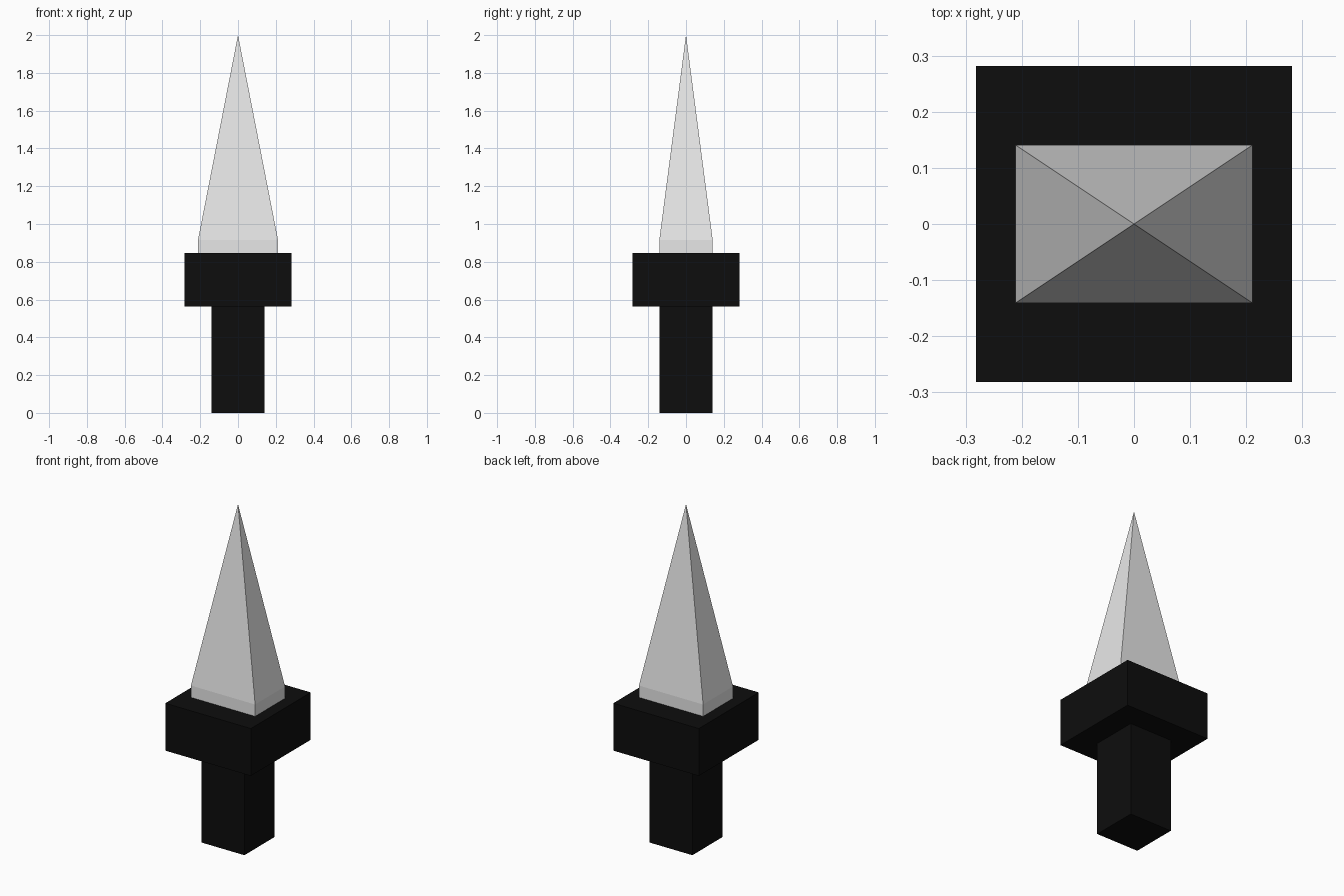
import bpy
import bmesh

cube = bpy.data.objects.get("Cube")
if cube:
    bpy.data.objects.remove(cube, do_unlink=True)


def material(name, rgb):
    mat = bpy.data.materials.new(name)
    mat.use_nodes = True
    colour = (*rgb, 1.0)
    mat.diffuse_color = colour
    mat.node_tree.nodes["Principled BSDF"].inputs["Base Color"].default_value = colour
    return mat


def block(name, half_x, half_y, bottom, top, mat, tip=None):
    """Box with an optional pyramid point rising from its top face."""
    bm = bmesh.new()
    bmesh.ops.create_cube(bm, size=2)
    for v in bm.verts:
        v.co = (v.co.x * half_x, v.co.y * half_y, top if v.co.z > 0 else bottom)
    if tip:
        cap = max(bm.faces, key=lambda f: f.calc_center_median().z)
        apex = bmesh.ops.poke(bm, faces=[cap])["verts"][0]
        apex.co.z = tip
    mesh = bpy.data.meshes.new(name)
    bm.to_mesh(mesh)
    bm.free()
    mesh.materials.append(mat)
    obj = bpy.data.objects.new(name, mesh)
    bpy.context.collection.objects.link(obj)
    return obj


black = material("black grip", (0.004, 0.004, 0.004))
steel = material("pale steel", (0.8, 0.8, 0.8))

UNIT = 0.141  # half the grip width; the other parts are multiples of it
guard_bottom, guard_top = 4 * UNIT, 6 * UNIT

# Square grip and the wider guard above it
block("grip", UNIT, UNIT, 0, guard_bottom, black)
block("guard", 2 * UNIT, 2 * UNIT, guard_bottom, guard_top, black)

# Blade: short straight collar, then a four-sided spike
block("blade", 1.5 * UNIT, UNIT, guard_top, guard_top + 0.5 * UNIT, steel, tip=2.0)
